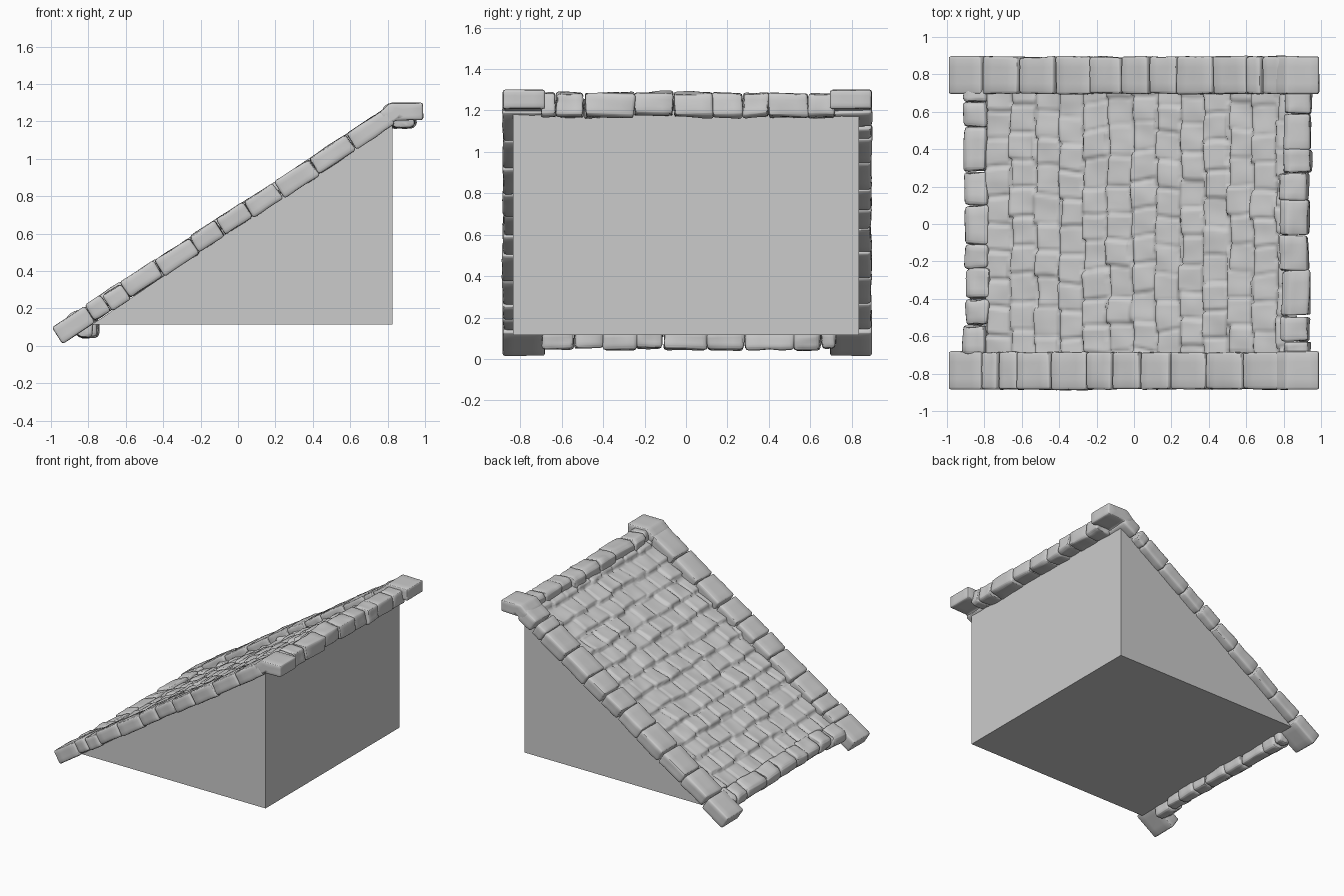
import bpy, bmesh, math, random
from mathutils import Vector, noise

if "Cube" in bpy.data.objects:
    bpy.data.objects.remove(bpy.data.objects["Cube"])

random.seed(4)
A = math.atan(0.655)
C, S = math.cos(A), math.sin(A)
THICK = 0.10


def slope(x, h=0.0):
    """Point (x, z) on the roof's top line, moved h along its normal."""
    return (x - S * h, 0.75 + 0.655 * x + C * h)


def finish(bm, name):
    bmesh.ops.recalc_face_normals(bm, faces=bm.faces)
    me = bpy.data.meshes.new(name)
    bm.to_mesh(me)
    bm.free()
    ob = bpy.data.objects.new(name, me)
    bpy.context.collection.objects.link(ob)
    return ob


def prism(bm, profile, y0, y1, jit=0.0):
    """Extrude an xz profile along y, with slightly irregular corners."""
    r = lambda: random.uniform(-jit, jit)
    dx, dz = r(), r()
    rings = [[bm.verts.new((x + dx + r() * .6, y + r() * .7, z + dz * .5 + r() * .6))
              for x, z in profile] for y in (y0, y1)]
    n = len(profile)
    bm.faces.new(rings[0])
    bm.faces.new(rings[1][::-1])
    for i in range(n):
        j = (i + 1) % n
        bm.faces.new((rings[0][i], rings[0][j], rings[1][j], rings[1][i]))


rough = bpy.data.textures.new("stone_roughness", 'CLOUDS')
rough.noise_scale = 0.13


def make_stone(ob, bevel, strength=0.018):
    b = ob.modifiers.new("worn_edges", 'BEVEL')
    b.width, b.segments, b.limit_method = bevel, 2, 'ANGLE'
    b.angle_limit = math.radians(25)
    s = ob.modifiers.new("detail", 'SUBSURF')
    s.subdivision_type, s.levels, s.render_levels = 'SIMPLE', 2, 2
    d = ob.modifiers.new("roughness", 'DISPLACE')
    d.texture, d.strength, d.mid_level = rough, strength, 0.5
    ob.data.polygons.foreach_set("use_smooth", [True] * len(ob.data.polygons))


# Wedge body under the roof
bm = bmesh.new()
prism(bm, [(-0.78, 0.115), (0.825, 0.115), (0.825, 1.20)], -0.835, 0.835)
finish(bm, "wedge_body")

# Sloping stone borders
rakes = {
    "front_border": (-0.885, -0.685, [-0.82, -0.73, -0.63, -0.45, -0.26, -0.12,
                                      0.03, 0.19, 0.38, 0.58, 0.79]),
    "back_border": (0.695, 0.895, [-0.81, -0.62, -0.43, -0.24, -0.07, 0.07,
                                   0.22, 0.42, 0.60, 0.68, 0.79]),
}
for name, (y0, y1, cuts) in rakes.items():
    bm = bmesh.new()
    for a, b in zip(cuts, cuts[1:]):
        a, b = a + 0.002, b - 0.002
        prism(bm, [slope(a), slope(b), slope(b, -THICK), slope(a, -THICK)],
              y0, y1, 0.006)
    make_stone(finish(bm, name), 0.014, 0.012)

# Corner stones: tilted at the eaves, bent level at the ridge
low = [slope(-0.995), slope(-0.82), slope(-0.82, -0.105), slope(-0.995, -0.105)]
high = [(0.755, 1.245), (0.815, 1.30), (0.99, 1.30), (0.99, 1.208),
        (0.84, 1.205), (0.80, 1.165)]
bm = bmesh.new()
for y0, y1 in ((-0.885, -0.68), (0.695, 0.897)):
    prism(bm, low, y0, y1)
    prism(bm, high, y0, y1)
make_stone(finish(bm, "corner_stones"), 0.012, 0.004)

# Level stone rows at eaves and ridge
eave = [(-0.91, 0.155), (-0.885, 0.175), (-0.79, 0.215), (-0.76, 0.12),
        (-0.76, 0.05), (-0.83, 0.045), (-0.90, 0.10)]
ridge = [(0.79, 1.26), (0.82, 1.285), (0.93, 1.28), (0.943, 1.18),
         (0.92, 1.165), (0.83, 1.165), (0.79, 1.19)]
rows = {
    "eaves_stones": (eave, [-0.70, -0.54, -0.40, -0.24, -0.11, 0.10, 0.28,
                            0.52, 0.65, 0.72]),
    "ridge_stones": (ridge, [-0.70, -0.63, -0.49, -0.25, -0.06, 0.13, 0.27,
                             0.40, 0.59, 0.72]),
}
for name, (profile, cuts) in rows.items():
    bm = bmesh.new()
    for a, b in zip(cuts, cuts[1:]):
        prism(bm, profile, a + 0.002, b - 0.002, 0.012)
    make_stone(finish(bm, name), 0.018, 0.02)

# Tiled field: stepped courses of uneven shingles
COURSE, TILE = 0.129, 0.15
course_rng = [[(random.uniform(-.012, .012), random.uniform(-.008, .008))
               for _ in range(14)] for _ in range(16)]
shift = [random.random() for _ in range(16)]


def tile_height(x, y):
    u = x + 0.82 + 0.012 * noise.noise((x * 3, y * 6, 2))
    row = int(u / COURSE)
    v = (y + 0.75) / TILE + shift[row] + 0.2 * noise.noise((x * 5, y * 3, 7))
    col = int(v)
    edge, lift = course_rng[row][col]
    f = (u + edge) / COURSE - row
    f -= math.floor(f)
    step = min(f / 0.12, 1.0) * (1 - 0.85 * f)
    g = abs(v - col - 0.5) * 2
    groove = 0.012 * max(0.0, (g - 0.75) / 0.25) ** 2
    lift *= 1 - max(0.0, (g - 0.8) / 0.2)
    wave = 0.008 * noise.noise((x * 9, y * 9, 0))
    return -0.068 + 0.036 * step + lift - groove + wave


bm = bmesh.new()
NX, NY = 165, 120
grid = []
for i in range(NX + 1):
    x = -0.82 + 1.66 * i / NX
    line = []
    for j in range(NY + 1):
        y = -0.72 + 1.45 * j / NY
        px, pz = slope(x, tile_height(x, y))
        line.append(bm.verts.new((px, y, pz)))
    grid.append(line)
for i in range(NX):
    for j in range(NY):
        bm.faces.new((grid[i][j], grid[i + 1][j],
                      grid[i + 1][j + 1], grid[i][j + 1])).smooth = True
finish(bm, "roof_tiles")
